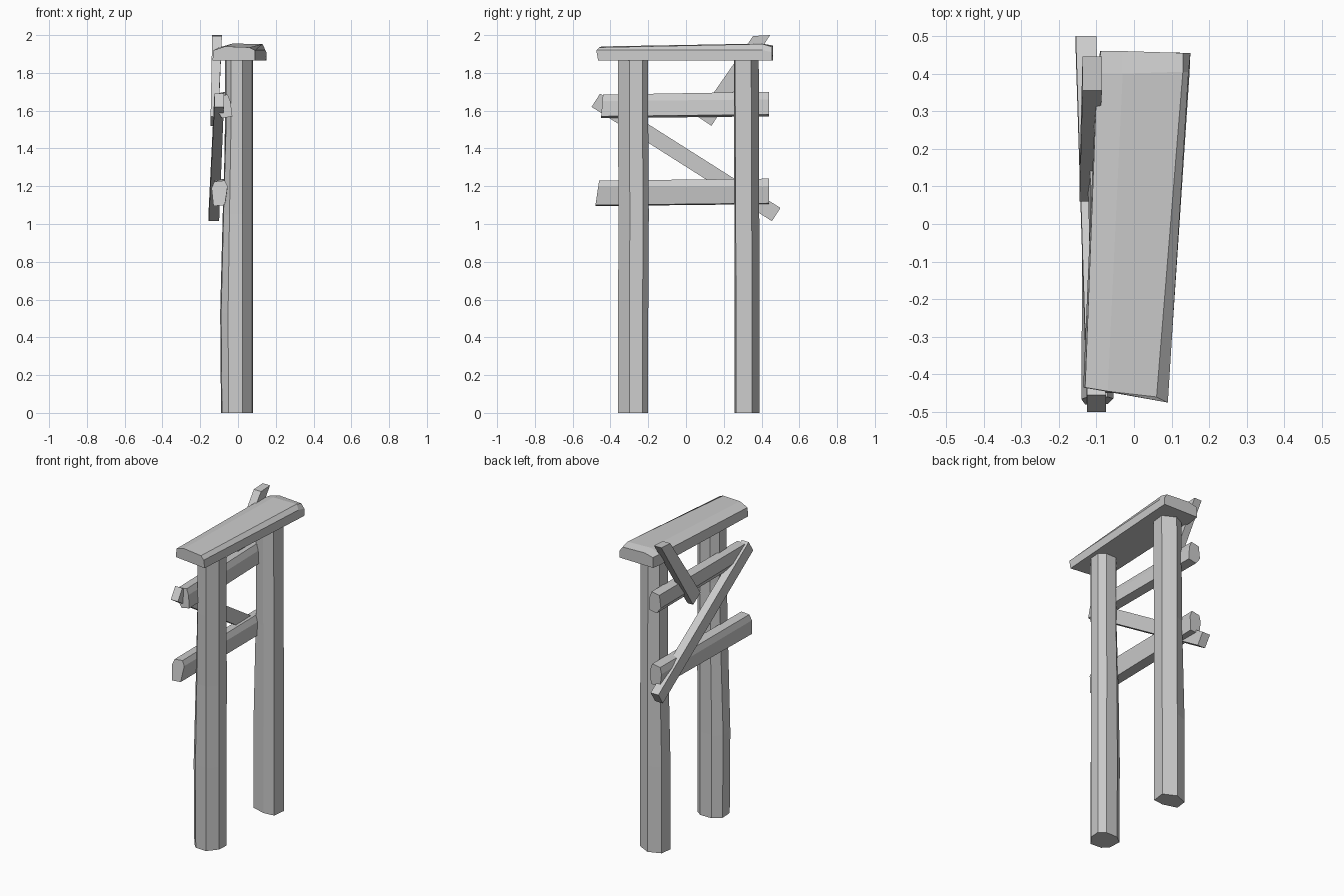
import bpy, bmesh
from mathutils import Vector


def loft(name, rings):
    """Flat-faced solid through matching rings of 3D points, capped at both ends."""
    bm = bmesh.new()
    loops = [[bm.verts.new(p) for p in ring] for ring in rings]
    n = len(loops[0])
    for a, b in zip(loops, loops[1:]):
        for i in range(n):
            j = (i + 1) % n
            bm.faces.new((a[i], a[j], b[j], b[i]))
    bm.faces.new(loops[0][::-1])
    bm.faces.new(loops[-1])
    bmesh.ops.recalc_face_normals(bm, faces=bm.faces)
    mesh = bpy.data.meshes.new(name)
    bm.to_mesh(mesh)
    bm.free()
    obj = bpy.data.objects.new(name, mesh)
    bpy.context.collection.objects.link(obj)
    return obj


def post(name, outline, levels):
    """Upright log: each level is z, left-side pull factor, y shift."""
    loft(name, [[(x * (pull if x < 0 else 1), y + dy, z) for x, y in outline]
                for z, pull, dy in levels])


def rail(name, start, end):
    """Rough beam along y; each end is (y at top, y at bottom, x/z outline)."""
    rings = []
    for y_top, y_bottom, outline in (start, end):
        zs = [z for _, z in outline]
        lo, hi = min(zs), max(zs)
        rings.append([(x, y_bottom + (y_top - y_bottom) * (z - lo) / (hi - lo), z)
                      for x, z in outline])
    loft(name, rings)


def brace(name, x_start, x_end, start, end):
    """Flat slat; start and end are its two (y, z) end edges."""
    rings = []
    for (x0, x1), (p, q) in ((x_start, start), (x_end, end)):
        rings.append([(x0, *p), (x1, *p), (x1, *q), (x0, *q)])
    loft(name, rings)


# Posts
post("front_post",
     [(0.025, -0.36), (0.075, -0.30), (0.08, -0.23), (0.04, -0.20),
      (-0.04, -0.20), (-0.09, -0.24), (-0.085, -0.32), (-0.05, -0.355)],
     [(0, 1.0, 0), (0.53, 1.05, 0), (1.05, 0.9, 0.003), (1.5, 0.75, 0), (1.87, 0.75, 0)])
post("back_post",
     [(0.08, 0.35), (0.07, 0.265), (0.0, 0.258), (-0.09, 0.285), (-0.08, 0.36), (0.0, 0.39)],
     [(0, 1.0, 0), (0.55, 1.0, 0), (1.2, 0.8, -0.003), (1.87, 0.75, -0.005)])

# Cap plank, wider and skewed towards the back
loft("cap_plank", [
    [(-0.135, -0.435, 1.865), (0.09, -0.465, 1.865), (0.09, -0.475, 1.92),
     (0.06, -0.46, 1.935), (-0.07, -0.445, 1.94), (-0.13, -0.435, 1.92)],
    [(-0.10, 0.40, 1.865), (0.148, 0.405, 1.865), (0.145, 0.405, 1.92),
     (0.13, 0.405, 1.953), (-0.03, 0.40, 1.955), (-0.098, 0.40, 1.935)],
    [(-0.09, 0.46, 1.865), (0.15, 0.455, 1.865), (0.15, 0.455, 1.91),
     (0.13, 0.455, 1.938), (-0.03, 0.46, 1.945), (-0.088, 0.46, 1.93)]])

# Rails
rail("upper_rail",
     (-0.44, -0.45, [(-0.11, 1.68), (-0.055, 1.685), (-0.04, 1.65), (-0.03, 1.57),
                     (-0.085, 1.56), (-0.11, 1.60)]),
     (0.44, 0.44, [(-0.12, 1.69), (-0.065, 1.70), (-0.05, 1.66), (-0.045, 1.58),
                   (-0.10, 1.57), (-0.13, 1.61)]))
rail("lower_rail",
     (-0.46, -0.48, [(-0.125, 1.225), (-0.07, 1.23), (-0.055, 1.20), (-0.07, 1.10),
                     (-0.13, 1.095), (-0.14, 1.19)]),
     (0.44, 0.44, [(-0.125, 1.23), (-0.07, 1.24), (-0.055, 1.20), (-0.06, 1.11),
                   (-0.125, 1.105), (-0.135, 1.19)]))

# Braces
brace("long_brace", (-0.125, -0.075), (-0.155, -0.10),
      [(-0.50, 1.62), (-0.455, 1.69)], [(0.455, 1.015), (0.50, 1.085)])
brace("short_brace", (-0.145, -0.105), (-0.137, -0.085),
      [(0.06, 1.57), (0.135, 1.52)], [(0.355, 1.995), (0.445, 2.0)])
